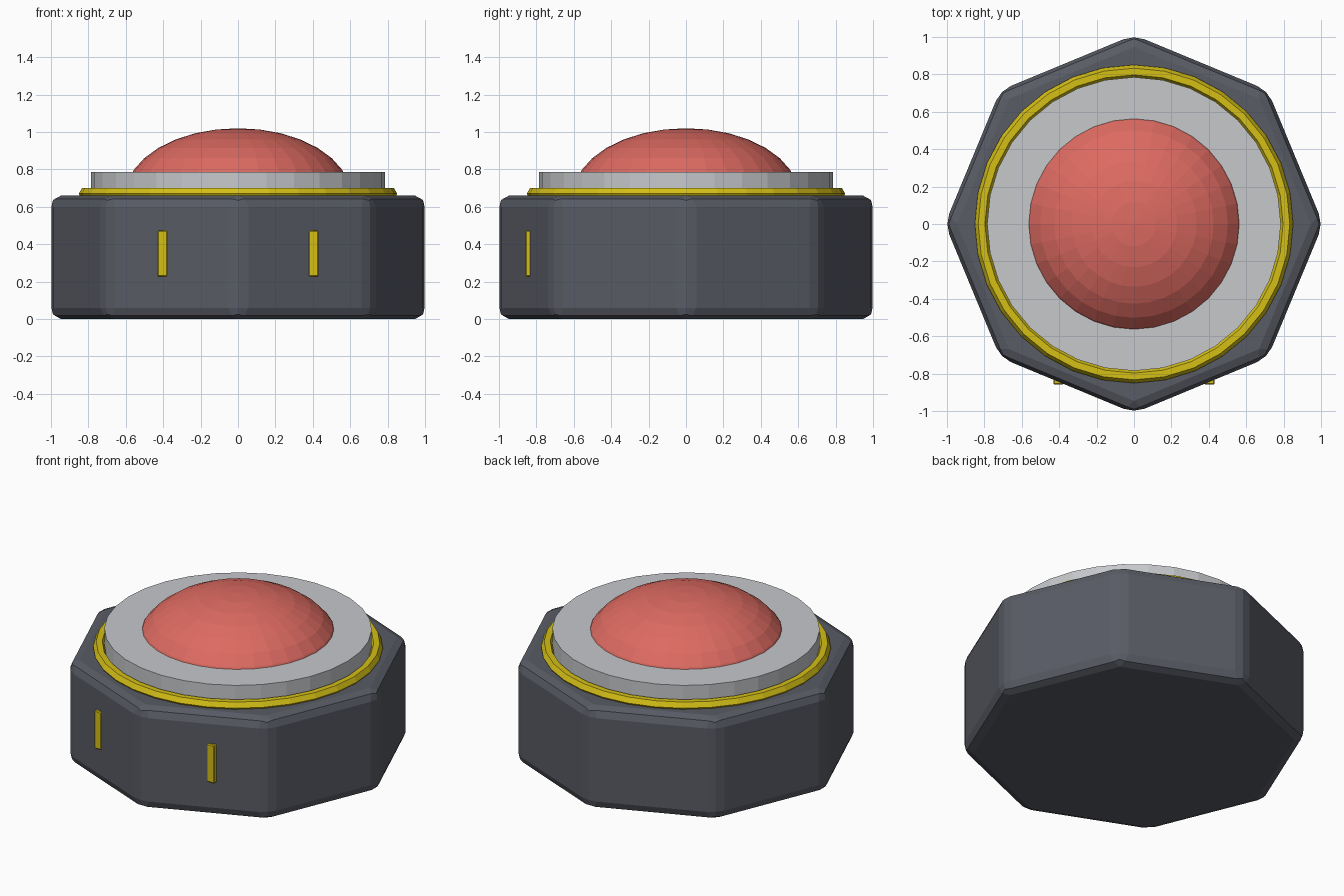
import bpy, math

if "Cube" in bpy.data.objects:
    bpy.data.objects.remove(bpy.data.objects["Cube"])


def material(name, colour):
    m = bpy.data.materials.new(name)
    m.diffuse_color = (*colour, 1)
    m.use_nodes = True
    m.node_tree.nodes["Principled BSDF"].inputs["Base Color"].default_value = m.diffuse_color
    return m


charcoal = material("charcoal", (0.100, 0.106, 0.130))
yellow = material("yellow", (0.66, 0.52, 0.008))
silver = material("silver", (0.57, 0.58, 0.60))
red = material("red", (0.72, 0.145, 0.12))


def finish(name, mat, bevel=0, segments=1):
    ob = bpy.context.object
    ob.name = name
    ob.data.materials.append(mat)
    bpy.ops.object.transform_apply(location=False, rotation=True, scale=True)
    if bevel:
        b = ob.modifiers.new("bevel", "BEVEL")
        b.width = bevel
        b.segments = segments
        b.limit_method = "ANGLE"
        b.angle_limit = math.radians(30)
    return ob


# Octagonal housing with corners on the axes
bpy.ops.mesh.primitive_cylinder_add(vertices=8, radius=1.011, depth=0.66, location=(0, 0, 0.33))
finish("housing", charcoal, 0.06, 2)

# Yellow trim around the collar
bpy.ops.mesh.primitive_torus_add(major_segments=32, minor_segments=6, major_radius=0.815,
                                 minor_radius=0.036, location=(0, 0, 0.67))
finish("trim_ring", yellow)

# Silver collar
bpy.ops.mesh.primitive_cylinder_add(vertices=32, radius=0.785, depth=0.15, location=(0, 0, 0.712))
finish("collar", silver)

# Squashed red push dome, its lower part sunk in the collar
bpy.ops.mesh.primitive_uv_sphere_add(segments=32, ring_count=16, radius=1, location=(0, 0, 0.66))
bpy.context.object.scale = (0.603, 0.603, 0.36)
finish("push_dome", red)

# Two upright marker bars on the front faces
for side, label in ((-1, "left"), (1, "right")):
    bpy.ops.mesh.primitive_cube_add(size=1, location=(side * 0.404, -0.83, 0.35))
    bpy.context.object.scale = (0.052, 0.058, 0.246)
    finish("marker_bar_" + label, yellow, 0.005)
